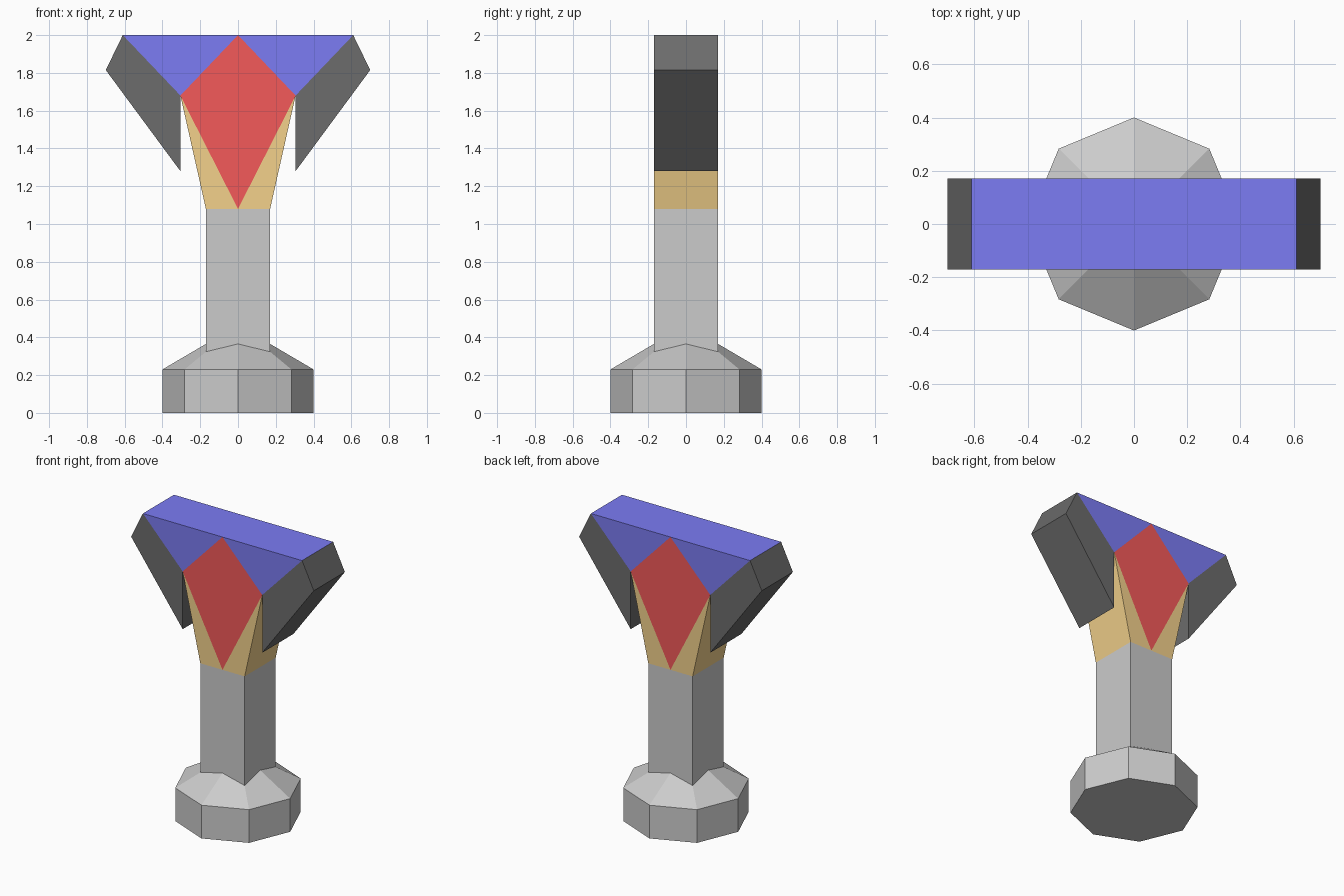
import bpy
import bmesh
import math

if "Cube" in bpy.data.objects:
    bpy.data.objects.remove(bpy.data.objects["Cube"])

HALF = 0.17  # half depth of the shaft and head


def paint(name, rgb):
    mat = bpy.data.materials.new(name)
    mat.diffuse_color = (*rgb, 1)
    mat.use_nodes = True
    mat.node_tree.nodes["Principled BSDF"].inputs["Base Color"].default_value = mat.diffuse_color
    return mat


def finish(name, bm, mat=None):
    bmesh.ops.recalc_face_normals(bm, faces=bm.faces[:])
    mesh = bpy.data.meshes.new(name)
    bm.to_mesh(mesh)
    bm.free()
    if mat:
        mesh.materials.append(mat)
    obj = bpy.data.objects.new(name, mesh)
    bpy.context.collection.objects.link(obj)
    return obj


def slab(name, profile, mat=None, side=1):
    """Extrude an (x, z) profile through the depth; side=-1 mirrors it in x."""
    bm = bmesh.new()
    face = bm.faces.new([bm.verts.new((side * x, -HALF, z)) for x, z in profile])
    new = bmesh.ops.extrude_face_region(bm, geom=[face], use_keep_orig=True)
    verts = [v for v in new["geom"] if isinstance(v, bmesh.types.BMVert)]
    bmesh.ops.translate(bm, verts=verts, vec=(0, 2 * HALF, 0))
    return finish(name, bm, mat)


def octagon_base(radius, height, apex):
    """Eight-sided block with a pointed roof hidden inside the shaft."""
    bm = bmesh.new()
    rings = [[bm.verts.new((radius * math.cos(i * math.pi / 4),
                            radius * math.sin(i * math.pi / 4), z))
              for i in range(8)] for z in (0, height)]
    low, high = rings
    tip = bm.verts.new((0, 0, apex))
    bm.faces.new(low)
    for i in range(8):
        j = (i + 1) % 8
        bm.faces.new((low[i], low[j], high[j], high[i]))
        bm.faces.new((high[i], high[j], tip))
    return finish("base", bm)


red = paint("red", (0.9, 0.1, 0.1))
blue = paint("blue", (0.2, 0.2, 0.9))
black = paint("black", (0.15, 0.15, 0.15))
orange = paint("orange", (0.9, 0.64, 0.26))

# Base and square shaft
octagon_base(0.4, 0.23, 0.465)
slab("shaft", [(-HALF, 0.23), (HALF, 0.23), (HALF, 1.08), (-HALF, 1.08)])

# Central kite of the head
slab("centre_kite", [(0, 1.08), (0.305, 1.68), (0, 2), (-0.305, 1.68)], red)

# Mirrored pieces around the kite
for side, label in ((-1, "left"), (1, "right")):
    slab(label + "_neck_wedge", [(0, 1.08), (HALF, 1.08), (0.305, 1.68)], orange, side)
    slab(label + "_top_wedge", [(0, 2), (0.305, 1.68), (0.61, 2)], blue, side)
    slab(label + "_wing", [(0.305, 1.68), (0.305, 1.28), (0.70, 1.815), (0.61, 2)], black, side)
